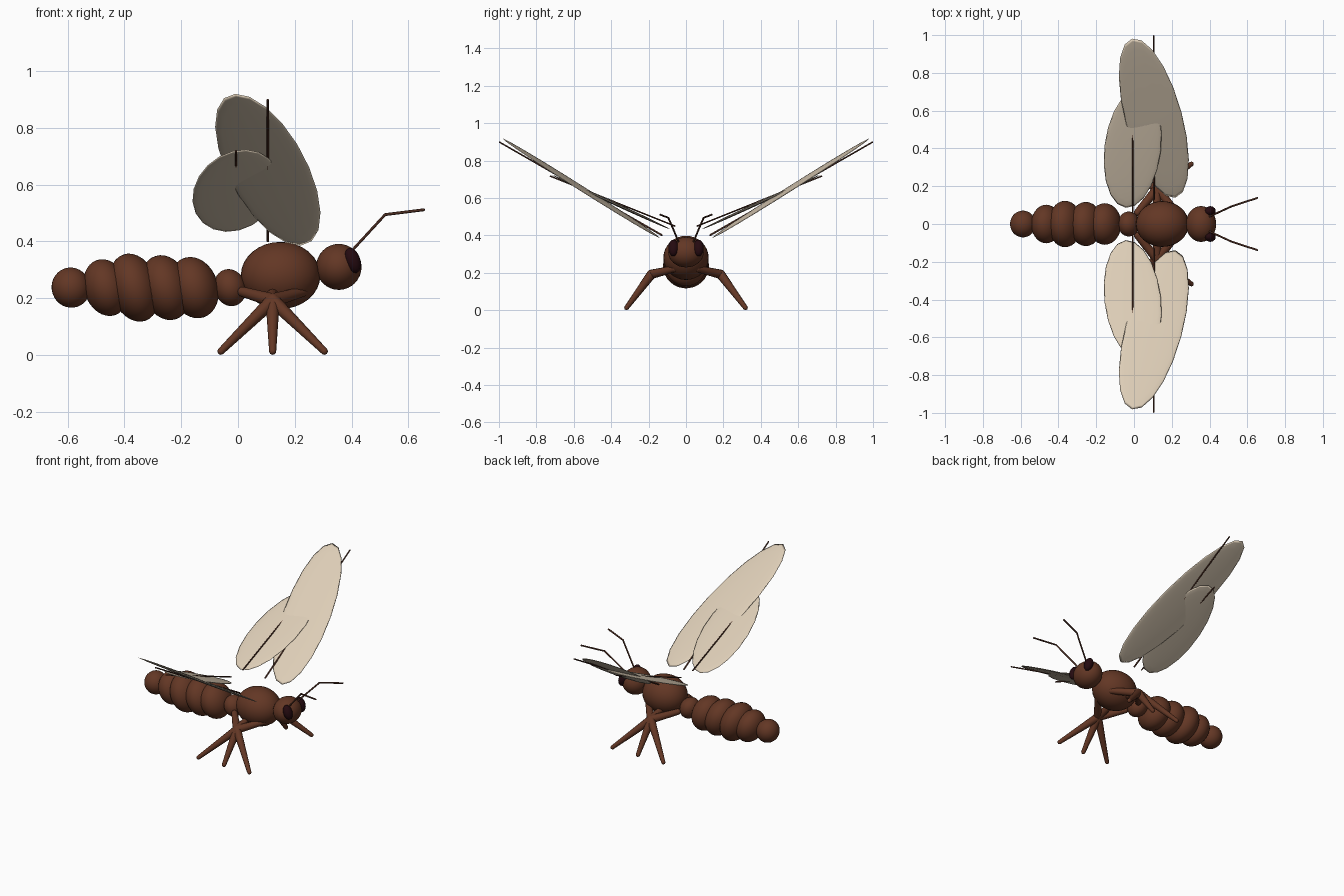
import bpy, bmesh, math
from mathutils import Vector, Matrix

if "Cube" in bpy.data.objects:
    bpy.data.objects.remove(bpy.data.objects["Cube"])


def material(name, color):
    m = bpy.data.materials.new(name)
    m.diffuse_color = (*color, 1)
    m.use_nodes = True
    m.node_tree.nodes["Principled BSDF"].inputs["Base Color"].default_value = m.diffuse_color
    return m


BROWN = material("chestnut_brown", (0.125, 0.038, 0.018))
DARK = material("dark_brown", (0.075, 0.026, 0.015))
EYE = material("eye_maroon", (0.018, 0.003, 0.005))
CREAM = material("wing_cream", (0.72, 0.61, 0.47))


def finish(bm, name, mat):
    for f in bm.faces:
        f.smooth = True
    me = bpy.data.meshes.new(name)
    bm.to_mesh(me)
    bm.free()
    me.materials.append(mat)
    ob = bpy.data.objects.new(name, me)
    bpy.context.collection.objects.link(ob)
    return ob


def add_ball(bm, center, radii, rot=Matrix(), seg=32, rings=16):
    mat = Matrix.Translation(center) @ rot.to_4x4() @ Matrix.Diagonal((*radii, 1))
    bmesh.ops.create_uvsphere(bm, u_segments=seg, v_segments=rings, radius=1, matrix=mat)


def ball(name, center, radii, mat, rot=Matrix(), seg=32, rings=16):
    bm = bmesh.new()
    add_ball(bm, center, radii, rot, seg, rings)
    return finish(bm, name, mat)


def limb(name, points, radii, mat, seg=12):
    """Tapered tubes through the points with a ball at each joint."""
    bm = bmesh.new()
    pts = [Vector(p) for p in points]
    for p, r in zip(pts, radii):
        add_ball(bm, p, (r, r, r), seg=seg, rings=8)
    for a, b, ra, rb in zip(pts, pts[1:], radii, radii[1:]):
        d = b - a
        rot = d.to_track_quat('Z', 'Y').to_matrix().to_4x4()
        bmesh.ops.create_cone(bm, cap_ends=False, segments=seg, radius1=ra, radius2=rb,
                              depth=d.length, matrix=Matrix.Translation((a + b) / 2) @ rot)
    return finish(bm, name, mat)


# Thorax and head
ball("thorax", (0.15, 0, 0.28), (0.14, 0.121, 0.118), BROWN)
ball("head", (0.355, 0, 0.31), (0.08, 0.095, 0.081), BROWN)

# Abdomen: leaning discs between a narrow waist and a round tip
lean = Matrix.Rotation(math.radians(-18), 4, 'Y')
segments = [(-0.028, 0.056, 0.066), (-0.155, 0.085, 0.11), (-0.255, 0.085, 0.117),
            (-0.365, 0.085, 0.123), (-0.465, 0.077, 0.102), (-0.588, 0.068, 0.071)]
for i, (x, rx, r) in enumerate(segments):
    ball(f"abdomen_segment_{i + 1}", (x, 0, 0.237), (rx, r, r), BROWN, lean)


def wing(name, center, slope_x, slope_y, turn, length, width, side):
    """Thin flattened ball lying on a sloped plane."""
    up = Vector((-slope_x, -slope_y * side, 1)).normalized()
    along = Vector((0, side, slope_y))
    along = (along - up * along.dot(up)).normalized()
    across = along.cross(up)
    if across.x < 0:
        across = -across
    c, s = math.cos(turn), math.sin(turn)
    long_axis = along * c + across * s
    short_axis = up.cross(long_axis)
    rot = Matrix((long_axis, short_axis, up)).transposed()
    ball(name, (center[0], center[1] * side, center[2]), (length, width, 0.008),
         CREAM, rot, 20, 12)


for side, tag in ((-1, "right"), (1, "left")):
    # Wings with a thin spar through each
    wing(f"{tag}_forewing", (0.105, 0.56, 0.652), -0.09, 0.61,
         math.radians(-13), 0.512, 0.15, side)
    wing(f"{tag}_hindwing", (-0.007, 0.40, 0.578), 0.0, 0.46,
         math.radians(6), 0.348, 0.15, side)
    limb(f"{tag}_forewing_spar", [(0.105, 0.13 * side, 0.402), (0.105, 0.996 * side, 0.898)],
         [0.005, 0.004], DARK, 8)
    limb(f"{tag}_hindwing_spar", [(-0.007, 0.06 * side, 0.45), (-0.007, 0.725 * side, 0.717)],
         [0.004, 0.004], DARK, 8)

    # Eye and bent antenna
    ball(f"{tag}_eye", (0.404, 0.067 * side, 0.333), (0.027, 0.028, 0.046), EYE,
         Matrix.Rotation(math.radians(-18), 4, 'Y'), 14, 8)
    limb(f"{tag}_antenna", [(0.39, 0.035 * side, 0.355), (0.518, 0.094 * side, 0.494),
                            (0.653, 0.138 * side, 0.511)], [0.005, 0.005, 0.005], DARK, 8)

    # Legs: hips spread along the thorax, meeting at the knees, feet spread out
    for place, step in (("rear", -1), ("middle", 0), ("front", 1)):
        limb(f"{tag}_{place}_leg",
             [(0.122 + 0.105 * step, 0.06 * side, 0.222),
              (0.122, 0.185 * side, 0.192),
              (0.122 + 0.182 * step, 0.318 * side, 0.013)],
             [0.018, 0.025, 0.0125], BROWN)
